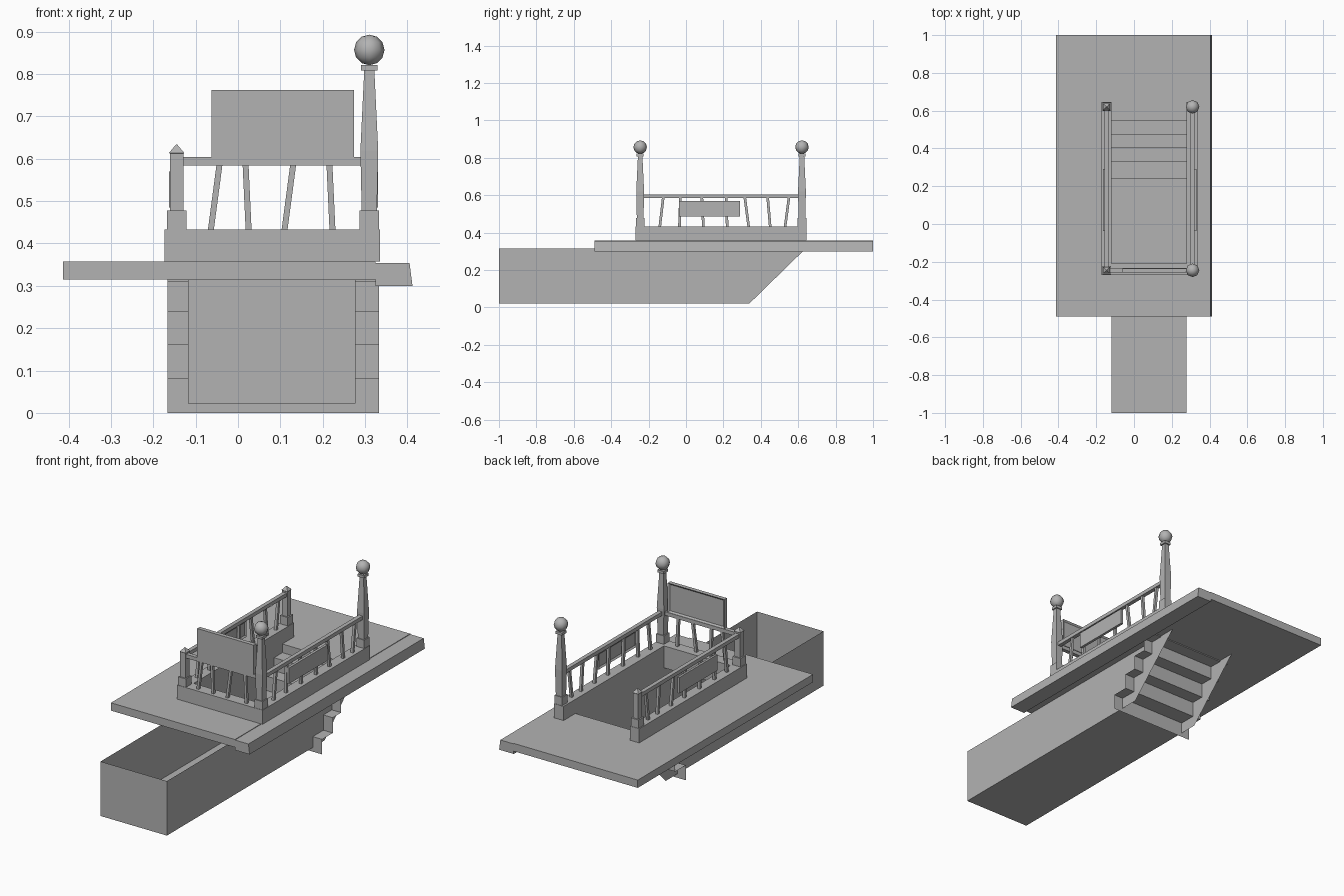
import bpy, bmesh
from mathutils import Matrix, Vector

if "Cube" in bpy.data.objects:
    bpy.data.objects.remove(bpy.data.objects["Cube"])

GREY = (0.45, 0.45, 0.45, 1)
stone = bpy.data.materials.new("plain grey")
stone.use_nodes = True
stone.diffuse_color = GREY
stone.node_tree.nodes["Principled BSDF"].inputs["Base Color"].default_value = GREY


def finish(name, bm, fix=True):
    if fix:
        bmesh.ops.recalc_face_normals(bm, faces=bm.faces)
    mesh = bpy.data.meshes.new(name)
    bm.to_mesh(mesh)
    bm.free()
    mesh.materials.append(stone)
    ob = bpy.data.objects.new(name, mesh)
    bpy.context.collection.objects.link(ob)
    return ob


def sheets(name, polys, fix=True):
    bm = bmesh.new()
    for poly in polys:
        bm.faces.new([bm.verts.new(p) for p in poly])
    bmesh.ops.remove_doubles(bm, verts=bm.verts, dist=1e-5)
    return finish(name, bm, fix)


def plan(name, xs, ys, z0, z1, holes):
    """Solid made from a grid of cells with some left out."""
    bm = bmesh.new()
    v = [[bm.verts.new((x, y, z0)) for y in ys] for x in xs]
    for i in range(len(xs) - 1):
        for j in range(len(ys) - 1):
            if (i, j) not in holes:
                bm.faces.new((v[i][j], v[i + 1][j], v[i + 1][j + 1], v[i][j + 1]))
    loose = [w for w in bm.verts if not w.link_faces]
    bmesh.ops.delete(bm, geom=loose, context='VERTS')
    r = bmesh.ops.extrude_face_region(bm, geom=bm.faces[:], use_keep_orig=True)
    top = [g for g in r["geom"] if isinstance(g, bmesh.types.BMVert)]
    bmesh.ops.translate(bm, verts=top, vec=(0, 0, z1 - z0))
    return finish(name, bm)


def box(name, lo, hi, frame_dir=None, rim=0.012, depth=0.007):
    """Box; the face towards frame_dir may get a sunken panel."""
    bm = bmesh.new()
    lo, hi = Vector(lo), Vector(hi)
    bmesh.ops.create_cube(bm, size=1, matrix=Matrix.Translation((lo + hi) / 2)
                          @ Matrix.Diagonal((hi - lo).to_4d()))
    bm.normal_update()
    if frame_dir:
        d = Vector(frame_dir)
        face = max(bm.faces, key=lambda f: f.normal.dot(d))
        bmesh.ops.inset_region(bm, faces=[face], thickness=rim)
        bmesh.ops.translate(bm, verts=face.verts, vec=-d * depth)
    return finish(name, bm)


def stack(name, levels):
    """Square sections (x, y, z, half width) skinned from bottom to top."""
    bm = bmesh.new()
    rings = [[bm.verts.new((x + a * h, y + b * h, z))
              for a, b in ((-1, -1), (1, -1), (1, 1), (-1, 1))]
             for x, y, z, h in levels]
    bm.faces.new(rings[0][::-1])
    bm.faces.new(rings[-1])
    for r, s in zip(rings, rings[1:]):
        for k in range(4):
            n = (k + 1) % 4
            bm.faces.new((r[k], r[n], s[n], s[k]))
    return finish(name, bm)


# Levels and plan lines
XL, XR = -0.118, 0.277          # stairwell sides
BOTTOM, UNDER, TOP, CURB = 0.022, 0.315, 0.357, 0.433
RAIL0, RAIL1 = 0.584, 0.604
POST_L, POST_R = -0.145, 0.31
POST_F, POST_B = -0.245, 0.62

# Pavement with stairwell opening, and the kerb along one side
plan("pavement", (-0.413, XL, XR, 0.325), (-0.49, -0.208, 0.545, 1.0), UNDER, TOP, {(1, 1)})
kerb_section = ((0.325, 0.30), (0.412, 0.30), (0.405, 0.354), (0.325, 0.354))
f, b = [[(x, y, z) for x, z in kerb_section] for y in (-0.49, 1.0)]
sheets("kerb", [f, b] + [(f[k], f[(k + 1) % 4], b[(k + 1) % 4], b[k]) for k in range(4)])

# Low wall on three sides of the opening
plan("low_wall", (-0.173, XL, XR, 0.335), (-0.27, -0.208, 0.645), TOP, CURB, {(1, 1)})

# Open passage: side sheets, end sheet and floor
side = ((-1, BOTTOM), (0.34, BOTTOM), (0.64, UNDER), (-1, UNDER))
sheets("passage", [
    [(XL, y, z) for y, z in reversed(side)],
    [(XR, y, z) for y, z in side],
    [(XL, -1, BOTTOM), (XR, -1, BOTTOM), (XR, -1, UNDER), (XL, -1, UNDER)],
    [(XL, -1, BOTTOM), (XR, -1, BOTTOM), (XR, 0.24, BOTTOM), (XL, 0.24, BOTTOM)],
], fix=False)

# Stairs: folded strip, wider than the passage
edges = (0.24, 0.33, 0.402, 0.475, 0.546)
heights = (0, 0.081, 0.163, 0.24, 0.31)
path = [(edges[0], heights[0])]
for k in range(4):
    path += [(edges[k], heights[k + 1]), (edges[k + 1], heights[k + 1])]
path.append((edges[4], UNDER))
sheets("stairs", [[(-0.167, *p), (0.333, *p), (0.333, *q), (-0.167, *q)]
                  for p, q in zip(path, path[1:])], fix=False)

# Posts: short pointed pair on one side, tall pair with globes on the other
for end, y in (("front", POST_F), ("back", POST_B)):
    for x, label in ((POST_L, "short"), (POST_R, "tall")):
        stack(f"{end}_{label}_post_base", [(x, y, CURB, 0.023), (x, y, 0.478, 0.023)])
    stack(f"{end}_short_post", [(POST_L, y, 0.478, 0.016), (POST_L, y, 0.612, 0.016),
                                (POST_L, y, 0.614, 0.018), (POST_L, y, 0.634, 0.001)])
    stack(f"{end}_tall_post", [(POST_R, y, 0.478, 0.018), (POST_R, y, 0.62, 0.021),
                               (POST_R, y, 0.808, 0.012), (POST_R, y, 0.808, 0.019),
                               (POST_R, y, 0.822, 0.019)])
    bm = bmesh.new()
    bmesh.ops.create_uvsphere(bm, u_segments=8, v_segments=6, radius=0.036,
                              matrix=Matrix.Translation((POST_R, y, 0.857)))
    for face in bm.faces:
        face.smooth = True
    finish(f"{end}_globe", bm)

# Hand rails
for x, label in ((POST_L, "left"), (POST_R, "right")):
    box(f"{label}_rail", (x - 0.011, POST_F, RAIL0), (x + 0.011, POST_B, RAIL1))
box("front_rail", (POST_L, POST_F - 0.011, RAIL0), (POST_R, POST_F + 0.011, RAIL1))

# Leaning balusters: (foot, head) along each rail
side_bars = ((-0.14, -0.122), (-0.035, -0.03), (0.093, 0.085), (0.22, 0.215),
             (0.335, 0.315), (0.45, 0.437), (0.53, 0.55))
front_bars = ((-0.064, -0.044), (0.025, 0.018), (0.11, 0.13), (0.223, 0.216))
for foot, head in side_bars:
    for x, label in ((POST_L, "left"), (POST_R, "right")):
        stack(f"{label}_baluster", [(x, foot, CURB, 0.007), (x, head, RAIL0, 0.007)])
for foot, head in front_bars:
    stack("front_baluster", [(foot, POST_F, CURB, 0.007), (head, POST_F, RAIL0, 0.007)])

# Boards with a sunken panel on the inner side
box("front_board", (-0.062, -0.258, RAIL1), (0.274, -0.236, 0.762), (0, 1, 0))
box("right_board", (0.316, -0.037, 0.485), (0.33, 0.29, 0.57), (-1, 0, 0))
box("left_board", (-0.163, -0.037, 0.485), (-0.151, 0.29, 0.57), (1, 0, 0))
